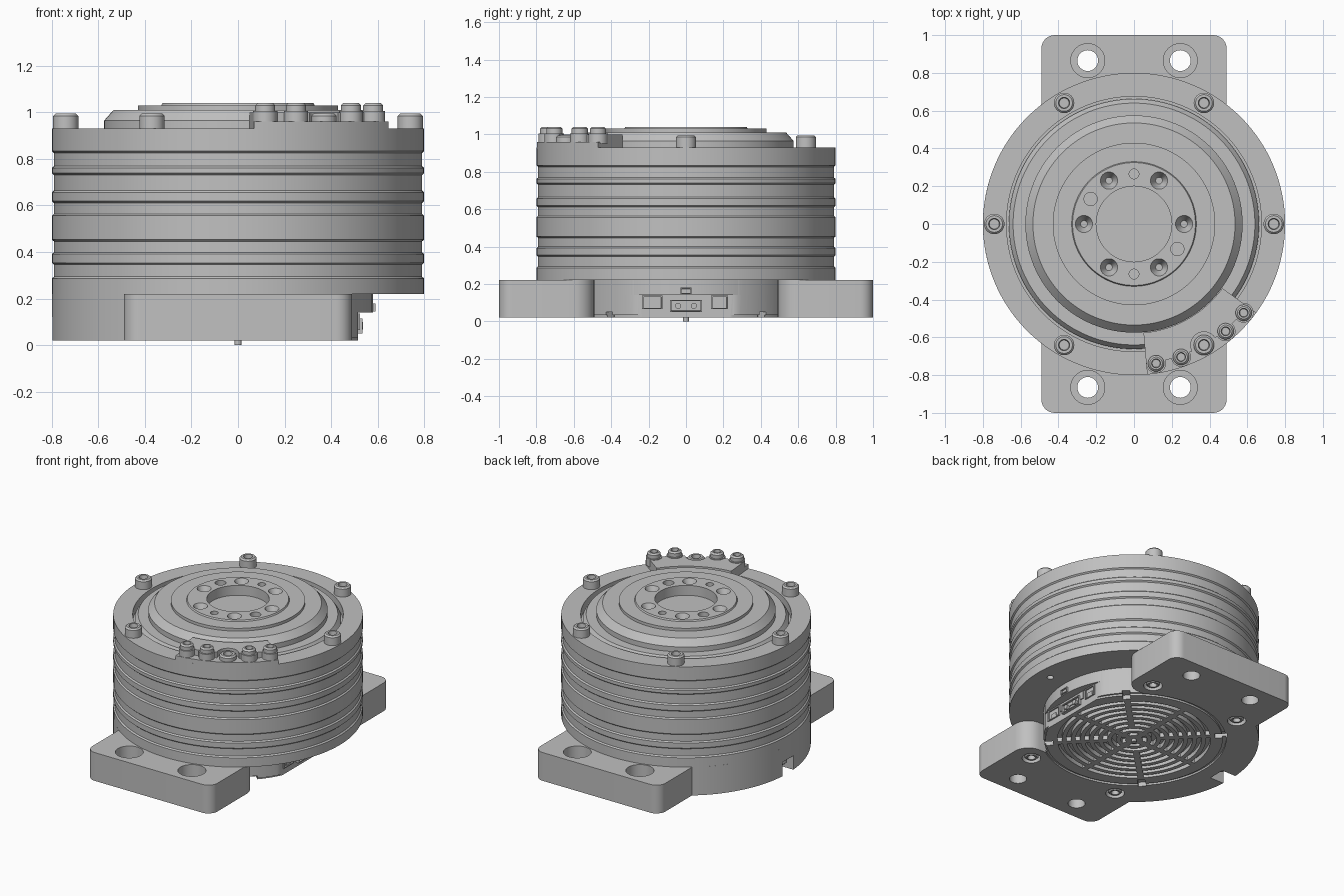
import bpy, bmesh, math
from math import sin, cos, pi, radians, sqrt
from mathutils import Matrix, Vector

if "Cube" in bpy.data.objects:
    bpy.data.objects.remove(bpy.data.objects["Cube"])

grey = bpy.data.materials.new("machined_grey")
grey.diffuse_color = (0.53, 0.53, 0.53, 1)
grey.use_nodes = True
grey.node_tree.nodes["Principled BSDF"].inputs["Base Color"].default_value = grey.diffuse_color


def finish(bm, name):
    bmesh.ops.remove_doubles(bm, verts=bm.verts, dist=1e-5)
    bmesh.ops.recalc_face_normals(bm, faces=bm.faces)
    me = bpy.data.meshes.new(name)
    bm.to_mesh(me)
    bm.free()
    me.materials.append(grey)
    ob = bpy.data.objects.new(name, me)
    bpy.context.collection.objects.link(ob)
    return ob


def add_lathe(bm, profile, n=128, mat=Matrix(), closed=False):
    rings = [[bm.verts.new(mat @ Vector((r * cos(2 * pi * i / n), r * sin(2 * pi * i / n), z)))
              for i in range(n)] for r, z in profile]
    pairs = list(zip(rings, rings[1:])) + ([(rings[-1], rings[0])] if closed else [])
    for a, b in pairs:
        for i in range(n):
            j = (i + 1) % n
            bm.faces.new((a[i], a[j], b[j], b[i]))


def add_prism(bm, pts, z0, z1):
    f = bm.faces.new([bm.verts.new((x, y, z0)) for x, y in pts])
    ext = bmesh.ops.extrude_face_region(bm, geom=[f])["geom"]
    bmesh.ops.translate(bm, vec=(0, 0, z1 - z0), verts=[v for v in ext if isinstance(v, bmesh.types.BMVert)])


def add_cone(bm, x, y, z0, z1, r0, r1=None, n=32):
    bmesh.ops.create_cone(bm, cap_ends=True, segments=n, radius1=r0, radius2=r0 if r1 is None else r1,
                          depth=z1 - z0, matrix=Matrix.Translation((x, y, (z0 + z1) / 2)))


def add_box(bm, x0, x1, y0, y1, z0, z1, mat=Matrix()):
    m = Matrix.Translation(((x0 + x1) / 2, (y0 + y1) / 2, (z0 + z1) / 2)) @ Matrix.Diagonal(
        (x1 - x0, y1 - y0, z1 - z0, 1))
    return bmesh.ops.create_cube(bm, size=1, matrix=mat @ m)["verts"]


def arc(r, a0, a1, n):
    return [(r * cos(a0 + (a1 - a0) * i / n), r * sin(a0 + (a1 - a0) * i / n)) for i in range(n + 1)]


def sector(r0, r1, a0, a1, n=10):
    return arc(r1, a0, a1, n) + arc(r0, a1, a0, n)


def polar(r, deg):
    return r * cos(radians(deg)), r * sin(radians(deg))


def boolean(ob, bm, op='DIFFERENCE'):
    tool = finish(bm, "cutter")
    tool.hide_render = True
    m = ob.modifiers.new("cut", 'BOOLEAN')
    m.operation, m.solver, m.object = op, 'EXACT', tool
    bpy.context.view_layer.objects.active = ob
    bpy.ops.object.modifier_apply(modifier=m.name)
    bpy.data.objects.remove(tool)


# Ribbed body with stepped output face
bm = bmesh.new()
prof = [(0, .22), (.8, .22), (.8, .285)]
for lo, hi in ((.29, .35), (.395, .45), (.56, .615), (.66, .735), (.765, .83)):
    prof += [(.8, lo - .004), (.791, lo + .004), (.791, hi - .004), (.8, hi + .004)]
prof += [(.8, .93), (.675, .93), (.675, .87), (.662, .87), (.662, .9), (.64, .93), (.575, .93), (.575, .965),
         (.535, 1.01), (.43, 1.01), (.43, 1.03), (.33, 1.03), (.325, 1.04), (.2, 1.04), (.2, .97), (0, .97)]
add_lathe(bm, prof)
body = finish(bm, "ribbed_body")
bm = bmesh.new()
for k in range(6):
    x, y = polar(.265, 60 * k)
    add_cone(bm, x, y, .98, 1.041, .018, .046)
for deg, r in ((90, .026), (270, .026), (150, .035), (330, .035)):
    x, y = polar(.265, deg)
    add_cone(bm, x, y, .98, 1.06, r)
add_cone(bm, .7, 0, .2, .3, .022)
boolean(body, bm)


# Base housing outline: two mounting flanges, round back, recess on the +x side
def rounded(pts, i, r):
    p, a, b = (Vector(pts[k]) for k in (i, i - 1, i + 1))
    d1, d2 = (a - p).normalized(), (b - p).normalized()
    c = p + r * (d1 + d2)
    return [tuple(c - r * (cos(t * pi / 16) * d2 + sin(t * pi / 16) * d1)) for t in range(9)]


W, yb, xw = .49, sqrt(.64 - .49 ** 2), sqrt(.58 ** 2 - .49 ** 2)
low = [(-W, -yb), (-W, -1), (W, -1), (W, -W), (xw, -W)]
half = rounded(low, 1, .07) + rounded(low, 2, .07) + rounded(low, 3, .11)
t = math.asin(W / .58)
wall = [(min(x, .515), y) for x, y in arc(.58, -t, t, 48)]
tb = math.atan2(yb, -W)
outline = half + wall + [(x, -y) for x, y in reversed(half)] + arc(.8, tb, 2 * pi - tb, 56)
keep = [p for i, p in enumerate(outline) if (Vector(p) - Vector(outline[i - 1])).length > 1e-5]
bm = bmesh.new()
add_prism(bm, keep, .02, .22)
base = finish(bm, "base_housing")

# Flange holes, rear notch, bolt pockets
SX = [(x, y) for x in (-.245, .245) for y in (-.865, .865)]
bm = bmesh.new()
for x, y in SX:
    add_lathe(bm, [(0, 0), (.055, 0), (.055, .11), (.09, .11), (.09, .24), (0, .24)], 40,
              Matrix.Translation((x, y, 0)))
for deg in (60, 120, 240, 300):
    x, y = polar(.7, deg)
    add_cone(bm, x, y, 0, .07, .06)
add_box(bm, -.9, -.69, -.06, .06, 0, .12)
boolean(base, bm)

# Fan grille slots, cover seam and clip notches
bm = bmesh.new()
for ring in range(8):
    r = .055 + ring * .058
    count = 4 if ring < 2 else 8
    gap = .018 / r
    for k in range(count):
        a = 2 * pi * k / count
        add_prism(bm, sector(r, r + .03, a + gap, a + 2 * pi / count - gap), 0, .05)
boolean(base, bm)
bm = bmesh.new()
add_lathe(bm, [(.568, 0), (.59, 0), (.59, .033), (.568, .033)], 96, closed=True)
boolean(base, bm)
bm = bmesh.new()
for k in range(4):
    add_box(bm, .52, .6, -.025, .025, 0, .05, Matrix.Rotation(radians(45 + 90 * k), 4, 'Z'))
boolean(base, bm)

# Upper step of the recess wall and centre pin
bm = bmesh.new()
add_cone(bm, 0, 0, .14, .222, .58, n=96)
recess_step = finish(bm, "recess_step")
bm = bmesh.new()
add_cone(bm, 0, 0, 0, .04, .015, n=16)
finish(bm, "centre_pin")

# Connectors in the recess
def connector(name, y0, y1, z0, z1, x0, x1, rim=.01, pins=()):
    bm = bmesh.new()
    add_box(bm, x0, x1, y0, y1, z0, z1)
    bm.faces.ensure_lookup_table()
    front = max(bm.faces, key=lambda f: f.calc_center_median().x)
    bmesh.ops.inset_region(bm, faces=[front], thickness=rim)
    bmesh.ops.inset_region(bm, faces=[front], thickness=.001, depth=-.02)
    for y in pins:
        bmesh.ops.create_cone(bm, cap_ends=True, segments=20, radius1=.016, radius2=.016, depth=.03,
                              matrix=Matrix.Translation((x1 - .012, y, (z0 + z1) / 2)) @ Matrix.Rotation(pi / 2, 4, 'Y'))
    finish(bm, name)


connector("left_connector", -.235, -.125, .065, .137, .48, .525)
connector("right_connector", .135, .225, .065, .137, .48, .525)
connector("power_connector", -.085, .085, .05, .115, .48, .535, .009, (-.042, .042))
connector("upper_connector", -.03, .03, .145, .18, .55, .59, .008)
bm = bmesh.new()
add_box(bm, .48, .522, -.115, .115, .085, .137)
for y in (-.18, .18):
    add_box(bm, .5, .522, y - .022, y + .022, .075, .1)
finish(bm, "connector_backing")


# Socket head screws
def screw(name, x, y, z, h, r, flip=False):
    m = Matrix.Translation((x, y, z))
    if flip:
        m = m @ Matrix.Rotation(pi, 4, 'X')
    bm = bmesh.new()
    add_lathe(bm, [(0, 0), (r, 0), (r, h - .01), (r - .01, h), (r * .55, h)], 36, m)
    add_lathe(bm, [(r * .55, h), (r * .48, h - .03), (0, h - .03)], 36, m)
    return finish(bm, name)


for k in range(6):
    screw("rim_screw", *polar(.74, 60 * k), .928, .067, .054)
for deg in (60, 120, 180, 240, 300):
    screw("base_screw", *polar(.7 if deg != 180 else .735, deg), .07 if deg != 180 else .12, .045, .046, True)

# Clamp plate on the rim: raised step, scalloped plate and four screws
bm = bmesh.new()
add_prism(bm, sector(.578, .8, radians(-85), radians(-36), 24), .925, .96)
finish(bm, "clamp_step")
bm = bmesh.new()
add_prism(bm, sector(.578, .74, radians(-85), radians(-36), 24), .955, 1.0)
plate = finish(bm, "clamp_plate")
SC = (-81, -70.5, -49.5, -39)
bm = bmesh.new()
for deg in SC:
    add_cone(bm, *polar(.747, deg), .95, 1.005, .052)
boolean(plate, bm, 'UNION')
bm = bmesh.new()
add_cone(bm, *polar(.74, -60), .9, 1.1, .07)
boolean(plate, bm)
for deg in SC:
    screw("clamp_screw", *polar(.747, deg), .99, .05, .043)

# Smooth the round walls, keep edges sharp
bpy.ops.object.select_all(action='DESELECT')
for ob in bpy.context.scene.objects:
    ob.select_set(True)
bpy.context.view_layer.objects.active = body
bpy.ops.object.shade_smooth_by_angle(angle=radians(25))
